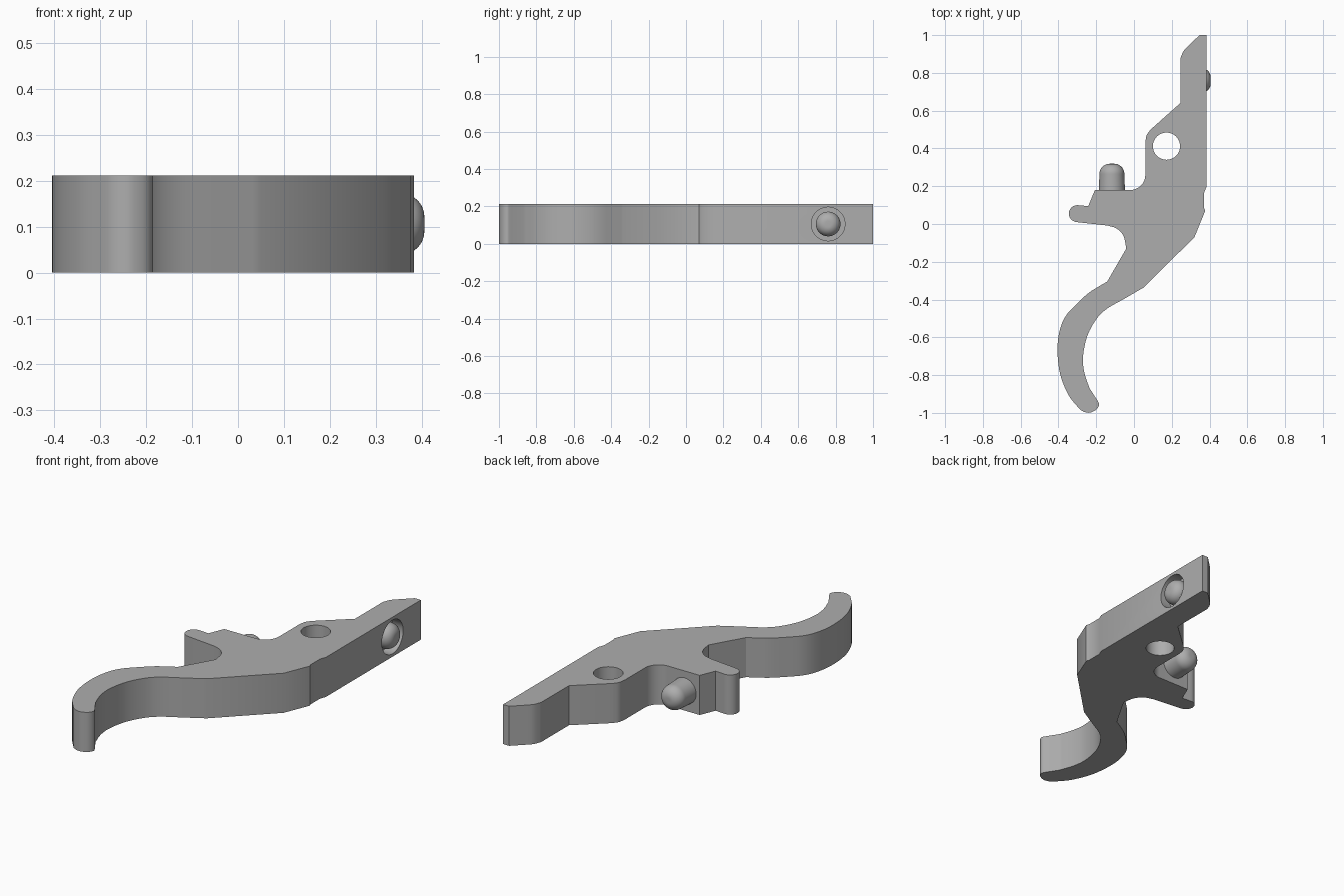
import bpy, bmesh
from math import cos, sin, pi, radians
from mathutils import Matrix, Vector

cube = bpy.data.objects.get("Cube")
if cube:
    bpy.data.objects.remove(cube, do_unlink=True)

THICK = 0.212
MID = THICK / 2

steel = bpy.data.materials.new("grey_steel")
steel.use_nodes = True
steel.diffuse_color = (0.42, 0.42, 0.42, 1)
steel.node_tree.nodes["Principled BSDF"].inputs["Base Color"].default_value = (0.42, 0.42, 0.42, 1)


def make_object(name, bm):
    bmesh.ops.recalc_face_normals(bm, faces=bm.faces)
    mesh = bpy.data.meshes.new(name)
    bm.to_mesh(mesh)
    bm.free()
    mesh.materials.append(steel)
    obj = bpy.data.objects.new(name, mesh)
    bpy.context.collection.objects.link(obj)
    return obj


def smooth(obj):
    bpy.ops.object.select_all(action='DESELECT')
    obj.select_set(True)
    bpy.context.view_layer.objects.active = obj
    bpy.ops.object.shade_smooth_by_angle(angle=radians(30))


def spline(points, steps=6):
    """Smooth curve through the points."""
    p = [Vector(q) for q in points]
    p = [2 * p[0] - p[1]] + p + [2 * p[-1] - p[-2]]
    out = []
    for a, b, c, d in zip(p, p[1:], p[2:], p[3:]):
        for i in range(steps):
            t = i / steps
            out.append(0.5 * (2 * b + (c - a) * t + (2 * a - 5 * b + 4 * c - d) * t ** 2
                              + (3 * b - a - 3 * c + d) * t ** 3))
    return out + [p[-2]]


def arc(cx, cy, r, start, end, steps=12):
    angles = [radians(start + (end - start) * i / steps) for i in range(steps + 1)]
    return [Vector((cx + r * cos(a), cy + r * sin(a))) for a in angles]


def cylinder(name, radius, depth, matrix):
    bm = bmesh.new()
    bmesh.ops.create_cone(bm, cap_ends=True, segments=48, radius1=radius,
                          radius2=radius, depth=depth, matrix=matrix)
    return make_object(name, bm)


def turned_pin(name, profile, matrix):
    """Revolve a (radius, height) profile around its own axis."""
    bm = bmesh.new()
    verts = [bm.verts.new((r, 0, z)) for r, z in profile]
    edges = [bm.edges.new(pair) for pair in zip(verts, verts[1:])]
    bmesh.ops.spin(bm, geom=verts + edges, cent=(0, 0, 0), axis=(0, 0, 1),
                   angle=2 * pi, steps=40)
    bmesh.ops.remove_doubles(bm, verts=bm.verts, dist=0.0005)
    bmesh.ops.transform(bm, matrix=matrix, verts=bm.verts)
    smooth(make_object(name, bm))


# Lever outline, counter-clockwise from the top right corner
outline = [Vector((0.383, 1.0))]
outline += spline([(0.347, 1.0), (0.295, 0.95), (0.262, 0.915), (0.245, 0.875)], 4)
outline += [Vector((0.245, 0.64))]
outline += spline([(0.088, 0.5), (0.067, 0.47), (0.06, 0.43)], 4)
outline += arc(-0.02, 0.26, 0.08, 0, -90)
outline += [Vector((-0.207, 0.18)), Vector((-0.242, 0.095))]
outline += arc(-0.3, 0.055, 0.045, 75, 265)
# Notch ahead of the finger hook
outline += spline([(-0.14, -0.008), (-0.09, -0.025), (-0.055, -0.065), (-0.041, -0.13)])
# Outer side of the hook
outline += spline([(-0.142, -0.305), (-0.185, -0.33), (-0.24, -0.365), (-0.3, -0.42),
                   (-0.36, -0.485), (-0.392, -0.56), (-0.405, -0.66), (-0.392, -0.79),
                   (-0.347, -0.905), (-0.285, -0.983)])
# Rounded tip and inner side of the hook
outline += spline([(-0.265, -0.995), (-0.235, -0.999), (-0.2, -0.983), (-0.185, -0.957),
                   (-0.192, -0.937)], 4)
outline += spline([(-0.235, -0.87), (-0.262, -0.79), (-0.27, -0.705), (-0.248, -0.595),
                   (-0.2, -0.505), (-0.145, -0.45), (-0.05, -0.395), (0.05, -0.337)])
# Straight back edge with a small step
outline += [Vector(p) for p in [(0.32, -0.07), (0.377, 0.07), (0.371, 0.085),
                                (0.371, 0.165), (0.383, 0.195)]]

bm = bmesh.new()
base = bm.faces.new([bm.verts.new((p.x, p.y, 0)) for p in outline])
top = bmesh.ops.extrude_face_region(bm, geom=[base])["geom"]
bmesh.ops.translate(bm, vec=(0, 0, THICK),
                    verts=[g for g in top if isinstance(g, bmesh.types.BMVert)])
lever = make_object("lever_body", bm)

# Pivot hole and round pocket for the side button
toward_right = Matrix.Rotation(pi / 2, 4, 'Y')
cutters = [
    cylinder("pivot_cutter", 0.072, 1, Matrix.Translation((0.172, 0.412, MID))),
    cylinder("pocket_cutter", 0.09, 0.12, Matrix.Translation((0.383, 0.76, MID)) @ toward_right),
]
bpy.context.view_layer.objects.active = lever
for cutter in cutters:
    mod = lever.modifiers.new("cut", 'BOOLEAN')
    mod.operation = 'DIFFERENCE'
    mod.solver = 'EXACT'
    mod.object = cutter
    bpy.ops.object.modifier_apply(modifier=mod.name)
    bpy.data.objects.remove(cutter, do_unlink=True)
smooth(lever)

# Plunger on the back and button on the side
plunger = [(0.07, -0.02), (0.066, 0.08)] + [tuple(p) for p in arc(0.012, 0.085, 0.054, 0, 90)] + [(0, 0.139)]
turned_pin("plunger", plunger,
           Matrix.Translation((-0.117, 0.18, MID)) @ Matrix.Rotation(-pi / 2, 4, 'X'))
button = [(0.066, -0.08), (0.066, -0.03)] + [tuple(p) for p in arc(0.016, -0.027, 0.05, 0, 90)] + [(0, 0.023)]
turned_pin("side_button", button, Matrix.Translation((0.383, 0.76, MID)) @ toward_right)
